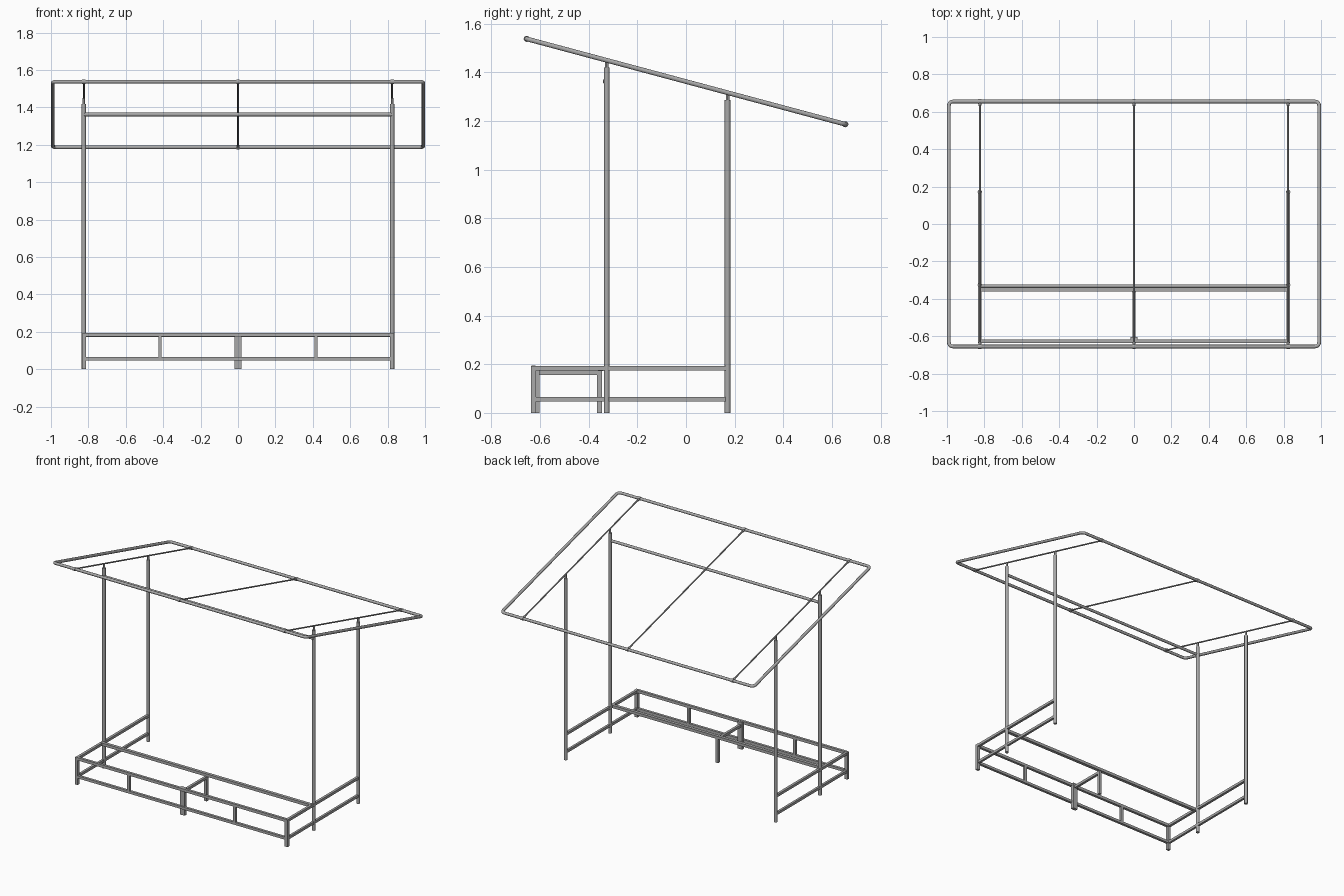
import bpy, math
from mathutils import Vector, Matrix

cube = bpy.data.objects.get("Cube")
if cube:
    bpy.data.objects.remove(cube, do_unlink=True)

steel = bpy.data.materials.new("grey_steel")
steel.use_nodes = True
steel.diffuse_color = (0.4, 0.4, 0.4, 1)
steel.node_tree.nodes["Principled BSDF"].inputs["Base Color"].default_value = (0.4, 0.4, 0.4, 1)


def finish(name, smooth=False):
    ob = bpy.context.object
    ob.name = name
    ob.data.materials.append(steel)
    if smooth:
        bpy.ops.object.shade_smooth_by_angle()
    return ob


def tube(name, a, b, r, sides=16):
    a, b = Vector(a), Vector(b)
    d = b - a
    bpy.ops.mesh.primitive_cylinder_add(vertices=sides, radius=r, depth=d.length, location=(a + b) / 2,
                                        rotation=d.to_track_quat('Z', 'Y').to_euler())
    return finish(name, True)


def box(name, x, y, z):
    """Square bar given as (low, high) along each axis."""
    size = [hi - lo for lo, hi in (x, y, z)]
    mid = [(hi + lo) / 2 for lo, hi in (x, y, z)]
    bpy.ops.mesh.primitive_cube_add(size=1, location=mid)
    bpy.context.object.data.transform(Matrix.Diagonal((*size, 1)))
    return finish(name)


def around(c, w=0.02):
    return (c - w / 2, c + w / 2)


POST_X, FRONT_Y, REAR_Y = 0.824, -0.326, 0.171
BENCH_Y, BACK_Y = -0.627, -0.35
SLOPE = math.tan(math.radians(15))


def roof(x, y):
    return Vector((x, y, 1.362 - SLOPE * y))


# Sloping roof frame: one bent tube with rounded corners
HX, HY, BEND = 0.99, 0.655, 0.022
path = []
for i, (sx, sy) in enumerate([(1, 1), (-1, 1), (-1, -1), (1, -1)]):
    for k in range(6):
        t = math.pi / 2 * (i + k / 5)
        path.append(roof(sx * (HX - BEND) + BEND * math.cos(t), sy * (HY - BEND) + BEND * math.sin(t)))
curve = bpy.data.curves.new("roof_frame", 'CURVE')
curve.dimensions = '3D'
curve.bevel_depth = 0.01
curve.bevel_resolution = 3
spline = curve.splines.new('POLY')
spline.points.add(len(path) - 1)
for point, co in zip(spline.points, path):
    point.co = (*co, 1)
spline.use_cyclic_u = True
curve.materials.append(steel)
bpy.context.collection.objects.link(bpy.data.objects.new("roof_frame", curve))

# Thin roof ribs with couplers gripping the frame
for side, x in (("right", -POST_X), ("middle", 0), ("left", POST_X)):
    tube(f"roof_rib_{side}", roof(x, -HY), roof(x, HY), 0.005, 10)
    for end, s in (("front", -1), ("rear", 1)):
        y = s * HY
        tube(f"rib_coupler_{end}_{side}", roof(x - 0.009, y), roof(x + 0.009, y), 0.0125)
        tube(f"rib_socket_{end}_{side}", roof(x, y), roof(x, y - s * 0.022), 0.008, 12)

# Both sides: posts, studs, end legs and side rails
for side, s in (("right", -1), ("left", 1)):
    x = s * POST_X
    for end, y in (("front", FRONT_Y), ("rear", REAR_Y)):
        top = roof(x, y).z
        tube(f"{end}_post_{side}", (x, y, 0), (x, y, top - 0.03), 0.0118)
        tube(f"{end}_post_stud_{side}", (x, y, top - 0.03), (x, y, top), 0.007, 12)
    box(f"bench_leg_{side}", around(x, 0.022), around(BENCH_Y, 0.02), (0, 0.192))
    box(f"side_top_rail_{side}", around(x, 0.018), (BENCH_Y, REAR_Y), around(0.183, 0.018))
    box(f"side_low_rail_{side}", around(x, 0.016), (BENCH_Y, REAR_Y), around(0.056, 0.018))
    box(f"bench_upright_{side}", around(s * 0.417, 0.018), around(BENCH_Y, 0.018), (0.055, 0.183))
    # Bolt holding the crossbar to the post
    tube(f"crossbar_bolt_{side}", (x, FRONT_Y, 1.364), (x, FRONT_Y - 0.015, 1.364), 0.006, 10)

# Long rails
SPAN = (-POST_X, POST_X)
tube("upper_crossbar", (-POST_X, FRONT_Y - 0.006, 1.362), (POST_X, FRONT_Y - 0.006, 1.362), 0.0098)
box("bench_front_top_rail", SPAN, around(BENCH_Y, 0.018), around(0.184))
box("bench_front_low_rail", SPAN, around(BENCH_Y, 0.018), around(0.056, 0.018))
box("bench_back_rail", SPAN, around(BACK_Y, 0.022), around(0.183))

# Middle support of the bench
box("middle_front_leg", around(0, 0.037), around(-0.614, 0.022), (0, 0.192))
box("middle_back_leg", around(0), around(-0.355), (0, 0.175))
box("middle_cross_rail", around(0, 0.018), (-0.623, -0.345), around(0.165, 0.018))
